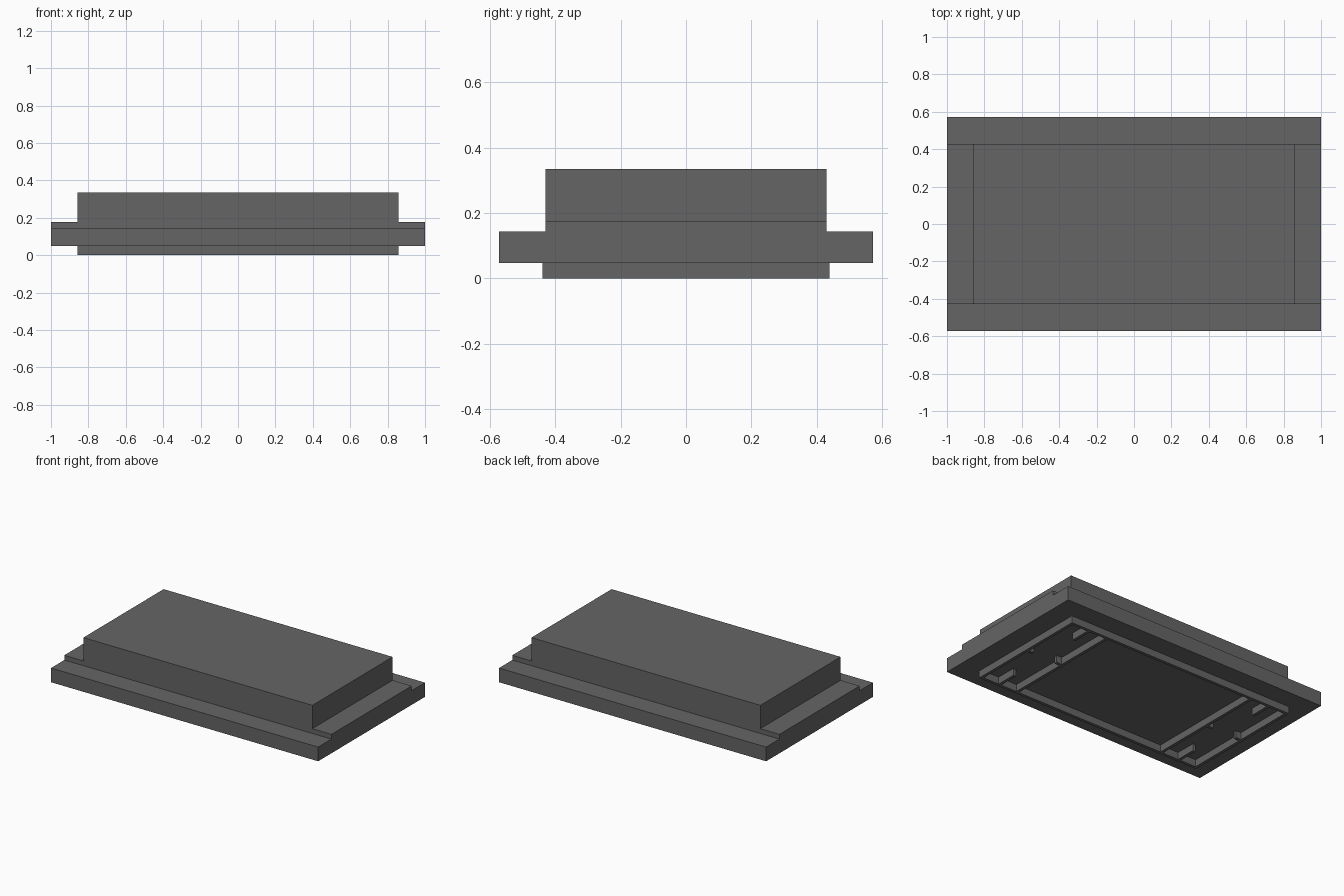
import bpy
import bmesh

if "Cube" in bpy.data.objects:
    bpy.data.objects.remove(bpy.data.objects["Cube"])

dark_grey = bpy.data.materials.new("dark_grey")
dark_grey.diffuse_color = (0.13, 0.13, 0.13, 1)
dark_grey.use_nodes = True
dark_grey.node_tree.nodes["Principled BSDF"].inputs["Base Color"].default_value = dark_grey.diffuse_color


def add_boxes(name, boxes):
    """One object from boxes given as (x0, x1, y0, y1, z0, z1)."""
    bm = bmesh.new()
    for x0, x1, y0, y1, z0, z1 in boxes:
        verts = bmesh.ops.create_cube(bm, size=1)["verts"]
        for v in verts:
            v.co.x = x1 if v.co.x > 0 else x0
            v.co.y = y1 if v.co.y > 0 else y0
            v.co.z = z1 if v.co.z > 0 else z0
    mesh = bpy.data.meshes.new(name)
    bm.to_mesh(mesh)
    bm.free()
    mesh.materials.append(dark_grey)
    obj = bpy.data.objects.new(name, mesh)
    bpy.context.collection.objects.link(obj)
    return obj


def mirror(obj, x=True, y=True):
    mod = obj.modifiers.new("mirror", "MIRROR")
    mod.use_axis = (x, y, False)
    mod.use_mirror_merge = False


BASE, RIM, STEP, TOP = 0.048, 0.144, 0.176, 0.334
RX, RY, T = 0.858, 0.438, 0.02   # rib frame half sizes and rib thickness

# Stepped body: wide base plate, end ledges level, raised block
add_boxes("base_plate", [(-1, 1, -0.571, 0.571, BASE, RIM)])
add_boxes("middle_step", [(-1, 1, -0.429, 0.429, RIM, STEP)])
add_boxes("raised_block", [(-0.857, 0.857, -0.429, 0.429, STEP, TOP)])

# Long ribs along the front and back of the underside
long_ribs = add_boxes("long_ribs", [(-RX, RX, RY - T, RY, 0, BASE)])
mirror(long_ribs, x=False)

# End ribs and inner cross ribs
inner = RY - T
cross_ribs = add_boxes("cross_ribs", [
    (RX - T, RX, -inner, inner, 0, BASE),
    (0.56, 0.56 + T, -inner, inner, 0, BASE),
])
mirror(cross_ribs, y=False)

# Short locating stubs inside each end compartment
side_stubs = add_boxes("side_stubs", [(0.70, 0.70 + T, 0.28, inner, 0, BASE)])
mirror(side_stubs)
end_stubs = add_boxes("end_stubs", [
    (0.56 + T, 0.62, -T / 2, T / 2, 0, BASE),
    (0.80, RX - T, -T / 2, T / 2, 0, BASE),
])
mirror(end_stubs, y=False)
